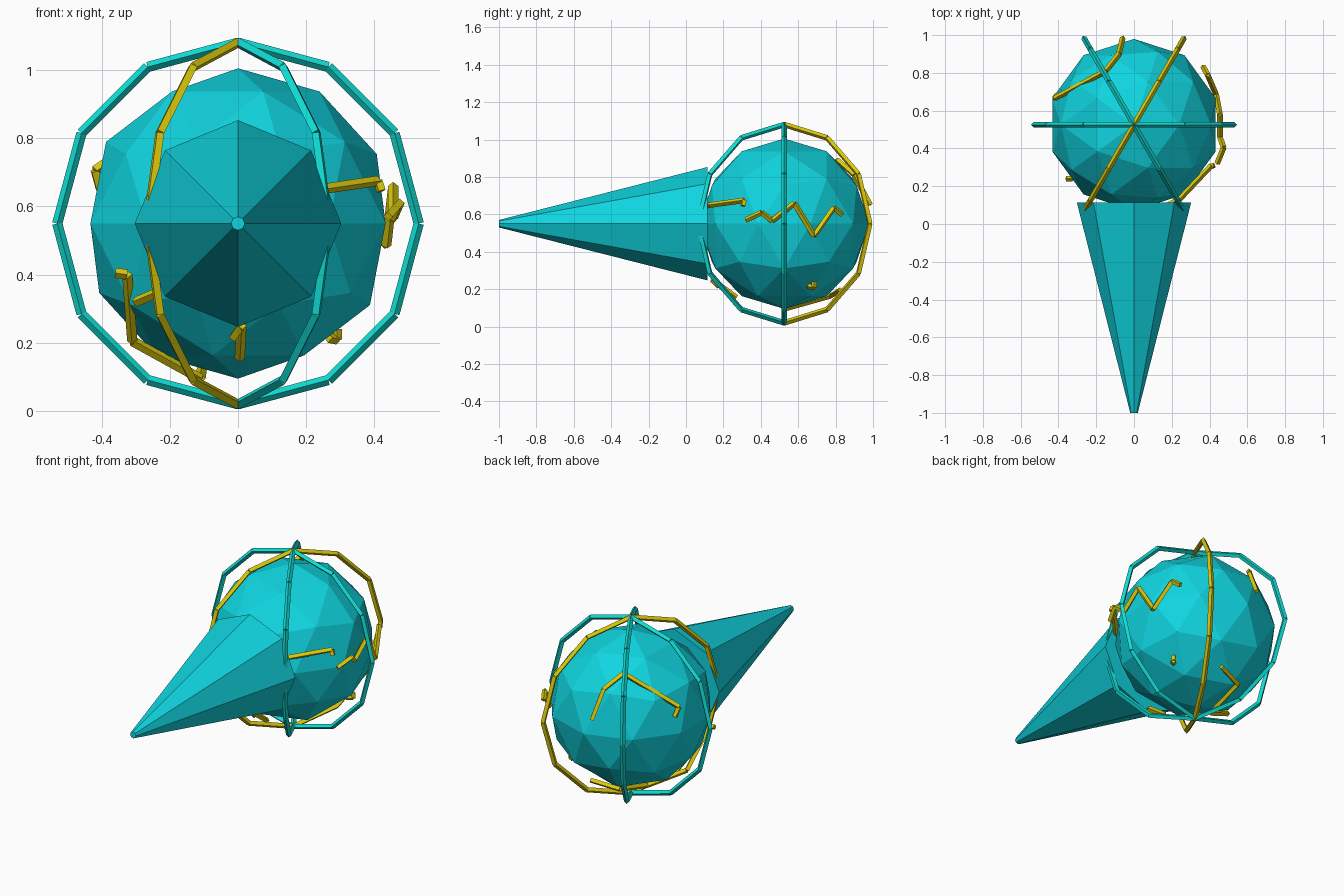
import bpy, bmesh, math
from mathutils import Vector, Matrix

if "Cube" in bpy.data.objects:
    bpy.data.objects.remove(bpy.data.objects["Cube"])

C = Vector((0, 0.525, 0.55))   # centre of the ball


def mat(name, rgb):
    m = bpy.data.materials.new(name)
    m.diffuse_color = (*rgb, 1)
    m.use_nodes = True
    m.node_tree.nodes["Principled BSDF"].inputs["Base Color"].default_value = m.diffuse_color
    return m


CYAN = mat("cyan", (0.005, 0.66, 0.74))
TURQUOISE = mat("turquoise", (0.005, 0.72, 0.66))
YELLOW = mat("yellow", (0.72, 0.59, 0.004))


def finish(bm, name, material):
    me = bpy.data.meshes.new(name)
    bm.to_mesh(me)
    bm.free()
    me.materials.append(material)
    ob = bpy.data.objects.new(name, me)
    bpy.context.collection.objects.link(ob)
    return ob


def rods(name, paths, material, r=0.015):
    """Separate square rods along each path, given relative to the ball centre."""
    bm = bmesh.new()
    for path in paths:
        pts = [C + Vector(p) for p in path]
        for a, b in zip(pts, pts[1:]):
            d = b - a
            M = Matrix.Translation((a + b) / 2) @ d.to_track_quat('Z', 'Y').to_matrix().to_4x4()
            bmesh.ops.create_cone(bm, cap_ends=True, segments=4, radius1=r, radius2=r,
                                  depth=d.length, matrix=M)
    return finish(bm, name, material)


# faceted ball
bm = bmesh.new()
bmesh.ops.create_icosphere(bm, subdivisions=2, radius=0.455, matrix=Matrix.Translation(C))
finish(bm, "ball", CYAN)

# eight-sided tapering spike pointing forward
bm = bmesh.new()
M = Matrix.Translation((0, -0.4425, C.z)) @ Matrix.Rotation(math.radians(90), 4, 'X')
bmesh.ops.create_cone(bm, cap_ends=True, segments=8, radius1=0.303, radius2=0.02,
                      depth=1.115, matrix=M)
finish(bm, "spike", CYAN)

# three upright twelve-sided hoops crossing at the poles
for name, deg, material in (("side_hoop", 0, TURQUOISE), ("yellow_hoop", 60, YELLOW),
                            ("diagonal_hoop", 120, TURQUOISE)):
    a = math.radians(deg)
    ring = []
    for i in range(13):
        t = math.tau * i / 12
        ring.append((0.53 * math.cos(t) * math.cos(a), 0.53 * math.cos(t) * math.sin(a),
                     0.53 * math.sin(t)))
    rods(name, [ring], material)

# zigzag bolts crawling over the ball
rods("side_bolt", [[(.44, -.205, .02), (.475, -.12, .06), (.455, -.065, .015), (.455, .055, .11),
                    (.435, .16, -.065), (.39, .265, .085), (.365, .31, .05)]], YELLOW)
rods("front_bolt", [[(.15, -.44, .09), (.24, -.395, .10), (.41, -.215, .125),
                     (.42, -.22, .095)]], YELLOW)
rods("back_bolt", [[(-.06, .46, .10), (-.08, .375, .26), (-.15, .285, .34),
                    (-.42, .14, .155), (-.405, .16, .10)]], YELLOW)
rods("lower_bolt", [[(.06, .30, -.355), (-.10, .25, -.385), (-.11, 0, -.455),
                     (-.31, -.09, -.345), (-.325, -.285, -.15), (-.36, -.285, -.145)],
                    [(-.30, -.28, -.23), (-.24, -.34, -.205)]], YELLOW)
rods("underside_bolt", [[(.01, -.385, -.30), (.005, -.255, -.395)],
                        [(.01, -.385, -.30), (-.015, -.35, -.335)]], YELLOW)
rods("small_bolt", [[(.265, .13, -.335), (.29, .16, -.34), (.29, .16, -.31)]], YELLOW)
